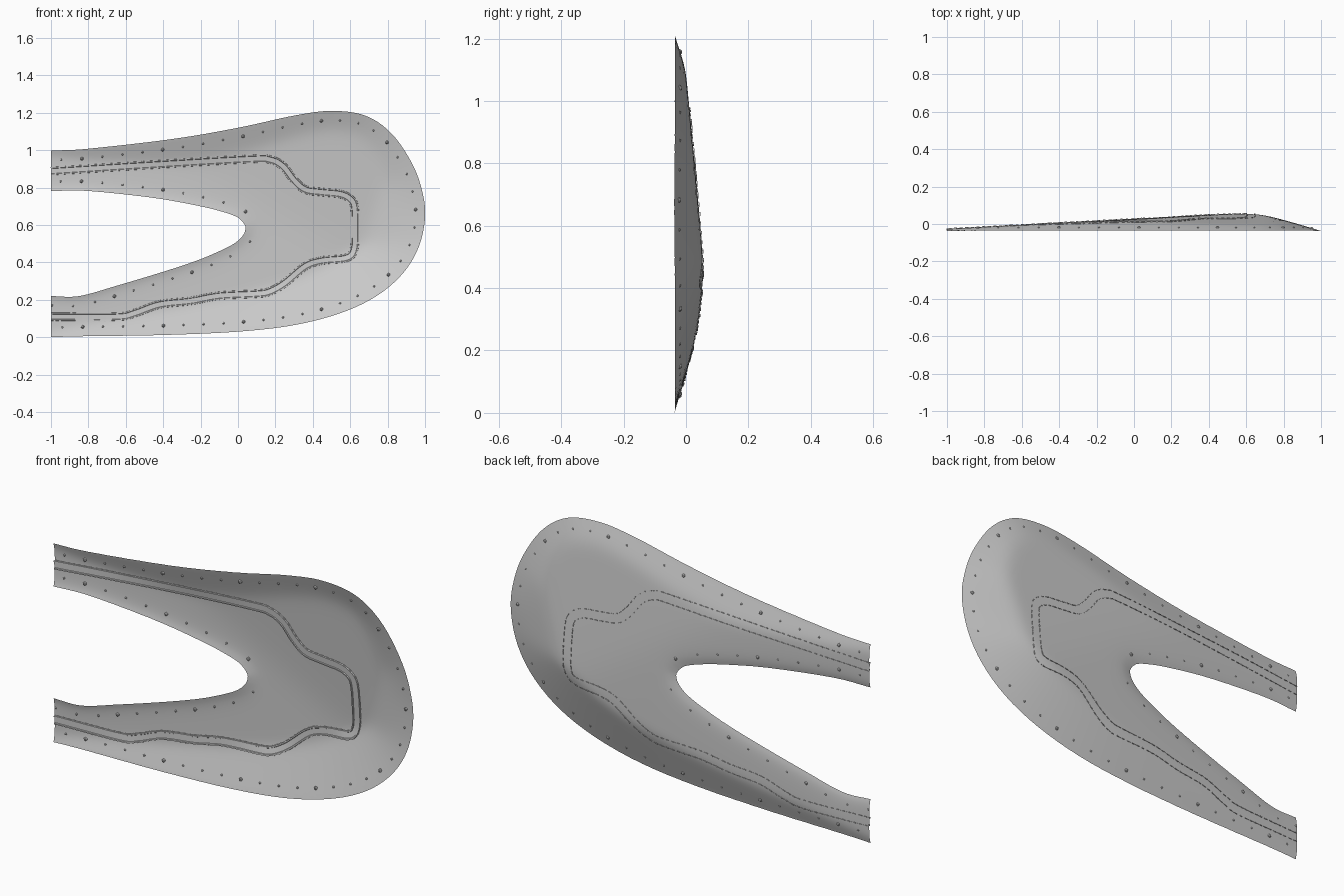
import bpy, bmesh, math
from mathutils import Vector, Matrix
from mathutils.kdtree import KDTree

if "Cube" in bpy.data.objects:
    bpy.data.objects.remove(bpy.data.objects["Cube"])

# matching key points (x, z) on the outer and inner outlines
OUTER = [(-1, .998), (-.8, 1.008), (-.35, 1.06), (0, 1.12), (.3, 1.185), (.5, 1.21), (.68, 1.185),
         (.82, 1.09), (.93, .93), (.985, .78), (1, .64), (.965, .48), (.88, .34), (.74, .22),
         (.55, .13), (.3, .065), (0, .03), (-.4, .012), (-.85, .005), (-1, 0)]
INNER = [(-1, .782), (-.8, .782), (-.45, .745), (-.2, .70), (-.08, .67), (-.01, .645), (.02, .622),
         (.032, .607), (.039, .593), (.04, .58), (.036, .563), (.03, .55), (.01, .525), (-.03, .495),
         (-.1, .46), (-.22, .41), (-.4, .35), (-.65, .275), (-.85, .22), (-1, .22)]
# centre line of the raised trim band
BAND = [(-1, .888), (-.5, .92), (.06, .953), (.17, .95), (.24, .915), (.30, .84), (.36, .79), (.45, .776),
        (.55, .765), (.605, .735), (.623, .69), (.626, .58), (.62, .47), (.58, .425), (.45, .41),
        (.36, .38), (.25, .29), (.17, .245), (.1, .233), (-.1, .222), (-.25, .195), (-.42, .175),
        (-.55, .13), (-.65, .11), (-1, .11)]


def spline(keys, n):
    """Catmull-Rom samples, n per span."""
    p = [Vector(k) for k in keys]
    p = [2 * p[0] - p[1]] + p + [2 * p[-1] - p[-2]]
    out = []
    for i in range(1, len(p) - 2):
        a, b, c, d = p[i - 1:i + 3]
        for k in range(n):
            t = k / n
            out.append(.5 * (2 * b + (c - a) * t + (2 * a - 5 * b + 4 * c - d) * t * t
                             + (3 * b - a - 3 * c + d) * t ** 3))
    return out + [p[-2]]


def walk(pts, step):
    """Evenly spaced (point, tangent) pairs along a polyline."""
    out, left = [], step / 2
    for a, b in zip(pts, pts[1:]):
        length = (b - a).length
        if length < 1e-6:
            continue
        d = (b - a) / length
        while left <= length:
            out.append((a + d * left, d))
            left += step
        left -= length
    return out


def tree(pts):
    kd = KDTree(len(pts))
    for i, p in enumerate(pts):
        kd.insert((p.x, p.y, 0), i)
    kd.balance()
    return kd


outer, inner = spline(OUTER, 8), spline(INNER, 8)
for p in outer + inner:
    p.x = max(p.x, -1)
outer_kd, inner_kd = tree(spline(OUTER, 60)), tree(spline(INNER, 60))


def depth(x, z):
    """Dished surface: planes meeting at a low apex, rising from the rim."""
    do = outer_kd.find((x, z, 0))[2]
    di = inner_kd.find((x, z, 0))[2]
    planes = [.062 - .054 * (.63 - x), .062 - .092 * (z - .42), .06 - .27 * (x - .66), -.036 + .34 * do]
    k = 200
    y = -math.log(sum(math.exp(-k * v) for v in planes)) / k
    return max(y, -.038) - .01 * math.exp(-di / .03)


def surf(p, lift=0):
    return Vector((p.x, depth(p.x, p.y) - lift, p.y))


def finish(name, bm):
    me = bpy.data.meshes.new(name)
    bm.to_mesh(me)
    bm.free()
    ob = bpy.data.objects.new(name, me)
    bpy.context.collection.objects.link(ob)
    bpy.ops.object.select_all(action='DESELECT')
    ob.select_set(True)
    bpy.context.view_layer.objects.active = ob
    bpy.ops.object.shade_smooth_by_angle(angle=math.radians(35))
    return ob


def loft(name, rows):
    """Grid mesh through equal-length rows of points."""
    bm = bmesh.new()
    grid = [[bm.verts.new(v) for v in r] for r in rows]
    for a, b in zip(grid, grid[1:]):
        for j in range(len(a) - 1):
            bm.faces.new((a[j], b[j], b[j + 1], a[j + 1]))
    return finish(name, bm)


# main panel: single sheet lofted between the two outlines
M = 28
loft("panel", [[surf(o.lerp(i, j / M)) for j in range(M + 1)] for o, i in zip(outer, inner)])

# trim band: low raised strip following the panel
centre = spline(BAND, 8)
rows = []
for i, p in enumerate(centre):
    t = (centre[min(i + 1, len(centre) - 1)] - centre[max(i - 1, 0)]).normalized()
    n = Vector((-t.y, t.x))
    rows.append([surf(p + n * w, h) for w, h in
                 ((.022, -.001), (.021, .008), (.015, .008), (.013, .004),
                  (-.013, .004), (-.015, .008), (-.021, .008), (-.022, -.001))])
loft("trim_band", rows)

# stitches passing through the panel on both edges of the band
bm = bmesh.new()
for p, t in walk(centre, .03):
    for side in (-1, 1):
        q = p + Vector((-t.y, t.x)) * .022 * side
        mat = (Matrix.Translation(surf(q)) @ Matrix.Rotation(-math.atan2(t.y, t.x), 4, 'Y')
               @ Matrix.Diagonal((.012, .008, .003, 1)))
        bmesh.ops.create_cube(bm, size=1, matrix=mat)
finish("band_stitches", bm)

# small studs running just inside both outlines
bm = bmesh.new()
for line, sign in ((outer, -1), (inner, 1)):
    for i, (p, t) in enumerate(walk(line, .108)):
        q = p + Vector((-t.y, t.x)) * .05 * sign
        r = .010 if i % 4 == 1 else .006
        bmesh.ops.create_icosphere(bm, subdivisions=1, radius=r,
                                   matrix=Matrix.Translation(surf(q, .002)))
finish("edge_studs", bm)
